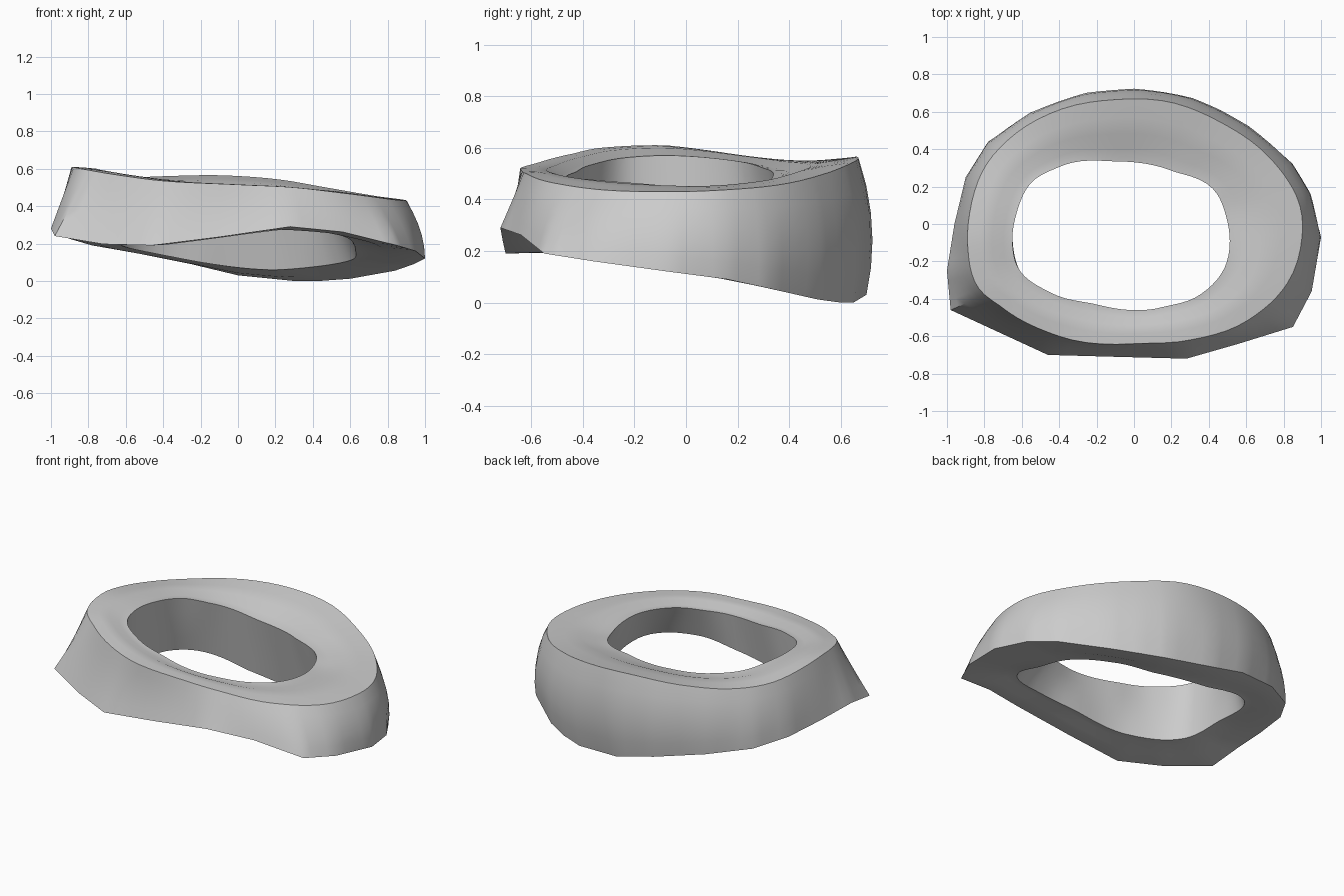
import bpy
import bmesh
from math import atan2, cos, sin, hypot, tau
from mathutils import Vector

cube = bpy.data.objects.get("Cube")
if cube:
    bpy.data.objects.remove(cube)

CENTRE = Vector((-.02, -.03, 0))
SPLITS = 4

# Control loops: each runs counter-clockwise around the ring
lower_rim = [(-.98, -.46, .24), (-.72, -.58, .197), (-.46, -.7, .19), (-.1, -.71, .235),
             (.28, -.72, .29), (.56, -.64, .262), (.85, -.55, .19),
             (.95, -.36, .16), (1, -.07, .12), (.94, .16, .09), (.84, .32, .055),
             (.6, .51, .012), (.45, .59, .001), (.3, .65, 0), (0, .7, .03), (-.25, .685, .09),
             (-.55, .59, .15), (-.78, .44, .19), (-.9, .25, .225), (-.96, 0, .255),
             (-1, -.25, .28)]
upper_rim = [(-.84, -.33, .6), (-.7, -.45, .575), (-.4, -.6, .535), (0, -.64, .515),
             (.3, -.62, .5), (.6, -.52, .465), (.83, -.3, .435), (.9, -.05, .43),
             (.88, .12, .435), (.73, .35, .455), (.47, .54, .5), (.2, .65, .545),
             (-.1, .665, .565), (-.4, .61, .56), (-.65, .47, .55), (-.8, .3, .56),
             (-.88, .05, .595), (-.89, -.1, .61)]
upper_hole = [(-.65, -.1, .57), (-.61, -.25, .56), (-.45, -.365, .535), (-.2, -.43, .505),
              (.15, -.445, .485), (.35, -.38, .478), (.49, -.22, .465), (.49, .05, .445),
              (.42, .19, .455), (.2, .285, .47), (-.1, .335, .485), (-.4, .305, .52),
              (-.55, .22, .545), (-.63, .05, .565)]
lower_hole = [(.63, -.1, .15), (.6, .12, .11), (.4, .32, .075), (.15, .4, .06),
              (-.2, .41, .1), (-.56, .33, .17), (-.65, 0, .22), (-.6, -.27, .2),
              (-.35, -.45, .21), (0, -.5, .255), (.28, -.5, .275), (.56, -.39, .24)]


def angle_of(point):
    offset = Vector(point) - CENTRE
    return atan2(offset.y, offset.x) % tau


def straight_loop(points):
    """Divide each side of a loop evenly, keeping its corners."""
    result = []
    for start, end in zip(points, points[1:] + points[:1]):
        for step in range(SPLITS):
            result.append(Vector(start).lerp(Vector(end), step / SPLITS))
    return result


def smooth_loop(points, angles):
    """Sample a smooth closed curve through the points at the given angles."""
    polar = sorted((angle_of(p), hypot(p[0] - CENTRE.x, p[1] - CENTRE.y), p[2]) for p in points)
    count = len(polar)

    def knot(index):
        turn, place = divmod(index, count)
        angle, radius, height = polar[place]
        return angle + turn * tau, Vector((radius, height))

    def slope(index):
        (a, p), (b, q) = knot(index - 1), knot(index + 1)
        return (q - p) / (b - a)

    result = []
    for angle in angles:
        index = max(i for i in range(-1, count) if knot(i)[0] <= angle)
        (a, p), (b, q) = knot(index), knot(index + 1)
        span = b - a
        t = (angle - a) / span
        blend = t * t * (3 - 2 * t)
        radius, height = (p.lerp(q, blend)
                          + slope(index) * span * t * (1 - t) ** 2
                          - slope(index + 1) * span * t * t * (1 - t))
        result.append(CENTRE + Vector((radius * cos(angle), radius * sin(angle), height)))
    return result


def between(first, second, t, bulge=None, lift=0):
    """Make a loop part way between two others, bulged outward or lifted."""
    result = []
    for a, b, angle in zip(first, second, angles):
        point = a.lerp(b, t)
        if bulge:
            point += Vector((cos(angle), sin(angle), 0)) * bulge(angle) * 4 * t * (1 - t)
        point.z += lift
        result.append(point)
    return result


def wall_bulge(angle):
    return .015 + .022 * sin(angle) + .01 * cos(angle)


bottom = straight_loop(lower_rim)
angles = [angle_of(p) for p in bottom]
top = smooth_loop(upper_rim, angles)
hole_top = smooth_loop(upper_hole, angles)
hole_bottom = smooth_loop(lower_hole, angles)

# Cross-section order: outer wall, top face, hole wall, underside
loops = [bottom]
loops += [between(bottom, top, i / 5, wall_bulge) for i in range(1, 5)]
loops += [top]
loops += [between(top, hole_top, t, lift=h) for t, h in ((.3, .008), (.55, .012), (.8, -.004))]
loops += [hole_top]
loops += [between(hole_top, hole_bottom, i / 4) for i in range(1, 4)]
loops += [hole_bottom]
loops += [between(hole_bottom, bottom, t, lift=h) for t, h in ((.2, .004), (.5, -.008))]

# Closed ring body
bm = bmesh.new()
rings = [[bm.verts.new(p) for p in loop] for loop in loops]
size = len(bottom)
for ring, following in zip(rings, rings[1:] + rings[:1]):
    for i in range(size):
        j = (i + 1) % size
        bm.faces.new((ring[i], ring[j], following[j], following[i]))
bmesh.ops.recalc_face_normals(bm, faces=bm.faces)
mesh = bpy.data.meshes.new("ring_body")
bm.to_mesh(mesh)
bm.free()
body = bpy.data.objects.new("ring_body", mesh)
bpy.context.collection.objects.link(body)

# Plain grey finish
grey = bpy.data.materials.new("plain_grey")
grey.use_nodes = True
colour = (.6, .6, .6, 1)
grey.diffuse_color = colour
grey.node_tree.nodes["Principled BSDF"].inputs["Base Color"].default_value = colour
mesh.materials.append(grey)

bpy.ops.object.select_all(action="DESELECT")
body.select_set(True)
bpy.context.view_layer.objects.active = body
bpy.ops.object.shade_smooth_by_angle(angle=.7)
